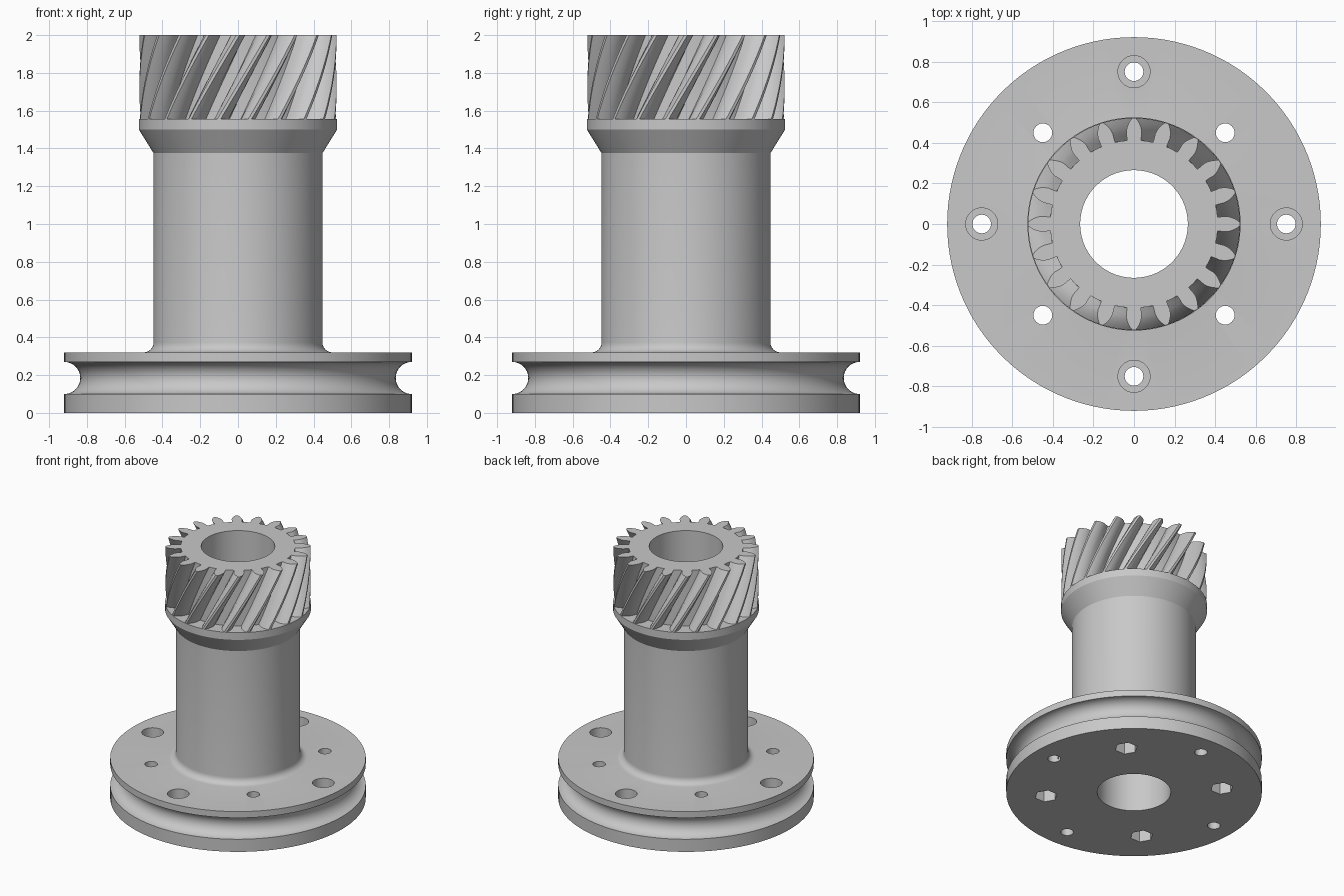
import bpy, bmesh, math
from math import cos, sin, pi, radians

if "Cube" in bpy.data.objects:
    bpy.data.objects.remove(bpy.data.objects["Cube"])

TEETH, SEG, BORE = 20, 120, 0.265
Z_GEAR, Z_TOP, TWIST = 1.557, 2.0, radians(29)

metal = bpy.data.materials.new("mid grey")
metal.diffuse_color = (0.58, 0.58, 0.58, 1)
metal.use_nodes = True
metal.node_tree.nodes["Principled BSDF"].inputs["Base Color"].default_value = metal.diffuse_color


def make_object(name, bm):
    bmesh.ops.recalc_face_normals(bm, faces=bm.faces)
    mesh = bpy.data.meshes.new(name)
    bm.to_mesh(mesh)
    bm.free()
    mesh.materials.append(metal)
    obj = bpy.data.objects.new(name, mesh)
    bpy.context.collection.objects.link(obj)
    return obj


def activate(obj):
    bpy.ops.object.select_all(action='DESELECT')
    obj.select_set(True)
    bpy.context.view_layer.objects.active = obj


def lathe(name, profile):
    # closed (radius, height) profile spun around z
    bm = bmesh.new()
    rings = [[bm.verts.new((r * cos(2 * pi * i / SEG), r * sin(2 * pi * i / SEG), z))
              for r, z in profile] for i in range(SEG)]
    n = len(profile)
    for i in range(SEG):
        a, b = rings[i], rings[(i + 1) % SEG]
        for j in range(n):
            k = (j + 1) % n
            bm.faces.new((a[j], b[j], b[k], a[k]))
    return make_object(name, bm)


def add_prism(bm, x, y, r, z0, z1, sides):
    low, high = ([bm.verts.new((x + r * cos(2 * pi * i / sides),
                                y + r * sin(2 * pi * i / sides), z))
                  for i in range(sides)] for z in (z0, z1))
    bm.faces.new(low[::-1])
    bm.faces.new(high)
    for i in range(sides):
        k = (i + 1) % sides
        bm.faces.new((low[i], low[k], high[k], high[i]))


# Grooved flange, filleted shaft and flared collar in one turned body
groove = [(0.92 - 0.085 * sin(pi * i / 16), 0.185 - 0.085 * cos(pi * i / 16))
          for i in range(17)]
fillet = [(0.50 - 0.053 * sin(pi * i / 12), 0.373 - 0.053 * cos(pi * i / 12))
          for i in range(7)]
body = lathe("flanged_shaft",
             [(BORE, 0), (0.92, 0)] + groove + [(0.92, 0.32)] + fillet +
             [(0.447, 1.375), (0.525, 1.50), (0.525, Z_GEAR), (BORE, Z_GEAR)])

# Flange holes: plain through holes, then counterbores above and hex pockets below
through, recess = bmesh.new(), bmesh.new()
for i in range(4):
    a = i * pi / 2
    add_prism(through, 0.75 * cos(a), 0.75 * sin(a), 0.046, -0.1, 0.45, 32)
    add_prism(recess, 0.75 * cos(a), 0.75 * sin(a), 0.079, 0.17, 0.45, 32)
    d = a + pi / 4
    add_prism(through, 0.635 * cos(d), 0.635 * sin(d), 0.046, -0.1, 0.45, 32)
    add_prism(recess, 0.635 * cos(d), 0.635 * sin(d), 0.083, -0.1, 0.14, 6)

for name, bm in (("through_hole_cutter", through), ("recess_cutter", recess)):
    cutter = make_object(name, bm)
    cutter.hide_render = True
    activate(body)
    mod = body.modifiers.new(name, 'BOOLEAN')
    mod.operation, mod.solver, mod.object = 'DIFFERENCE', 'EXACT', cutter
    bpy.ops.object.modifier_apply(modifier=name)
    bpy.data.objects.remove(cutter)

# Helical gear: one tooth outline repeated round the bore and twisted upwards
flank = [(0.413, 0.035), (0.435, 0.036), (0.455, 0.038), (0.475, 0.035),
         (0.495, 0.027), (0.51, 0.018), (0.522, 0.009)]      # radius, half width
tooth = ([(0.413, -pi / TEETH)] + [(r, -w / r) for r, w in flank] +
         [(r, w / r) for r, w in reversed(flank)])
STEPS, PER, BSEG = 16, len(tooth), SEG // TEETH

bm = bmesh.new()
layers = []
for s in range(STEPS + 1):
    t = s / STEPS
    turn, z = TWIST * (t - 1), Z_GEAR + (Z_TOP - Z_GEAR) * t
    layers.append([bm.verts.new((r * cos(a + turn + k * 2 * pi / TEETH),
                                 r * sin(a + turn + k * 2 * pi / TEETH), z))
                   for k in range(TEETH) for r, a in tooth])
N = TEETH * PER
for low, high in zip(layers, layers[1:]):
    for i in range(N):
        k = (i + 1) % N
        bm.faces.new((low[i], low[k], high[k], high[i]))

# Bore wall of the gear
bore_low, bore_high = ([bm.verts.new((BORE * cos(2 * pi * i / SEG), BORE * sin(2 * pi * i / SEG), z))
                        for i in range(SEG)] for z in (Z_GEAR, Z_TOP))
for i in range(SEG):
    k = (i + 1) % SEG
    bm.faces.new((bore_low[k], bore_low[i], bore_high[i], bore_high[k]))

# Flat top, one face per tooth sector
for k in range(TEETH):
    outer = [layers[-1][(k * PER + i) % N] for i in range(PER + 1)]
    inner = [bore_high[(k * BSEG - BSEG // 2 + i) % SEG] for i in range(BSEG + 1)]
    bm.faces.new(outer + inner[::-1])
gear = make_object("helical_gear", bm)

for obj in (body, gear):
    activate(obj)
    bpy.ops.object.shade_smooth_by_angle(angle=radians(28))
